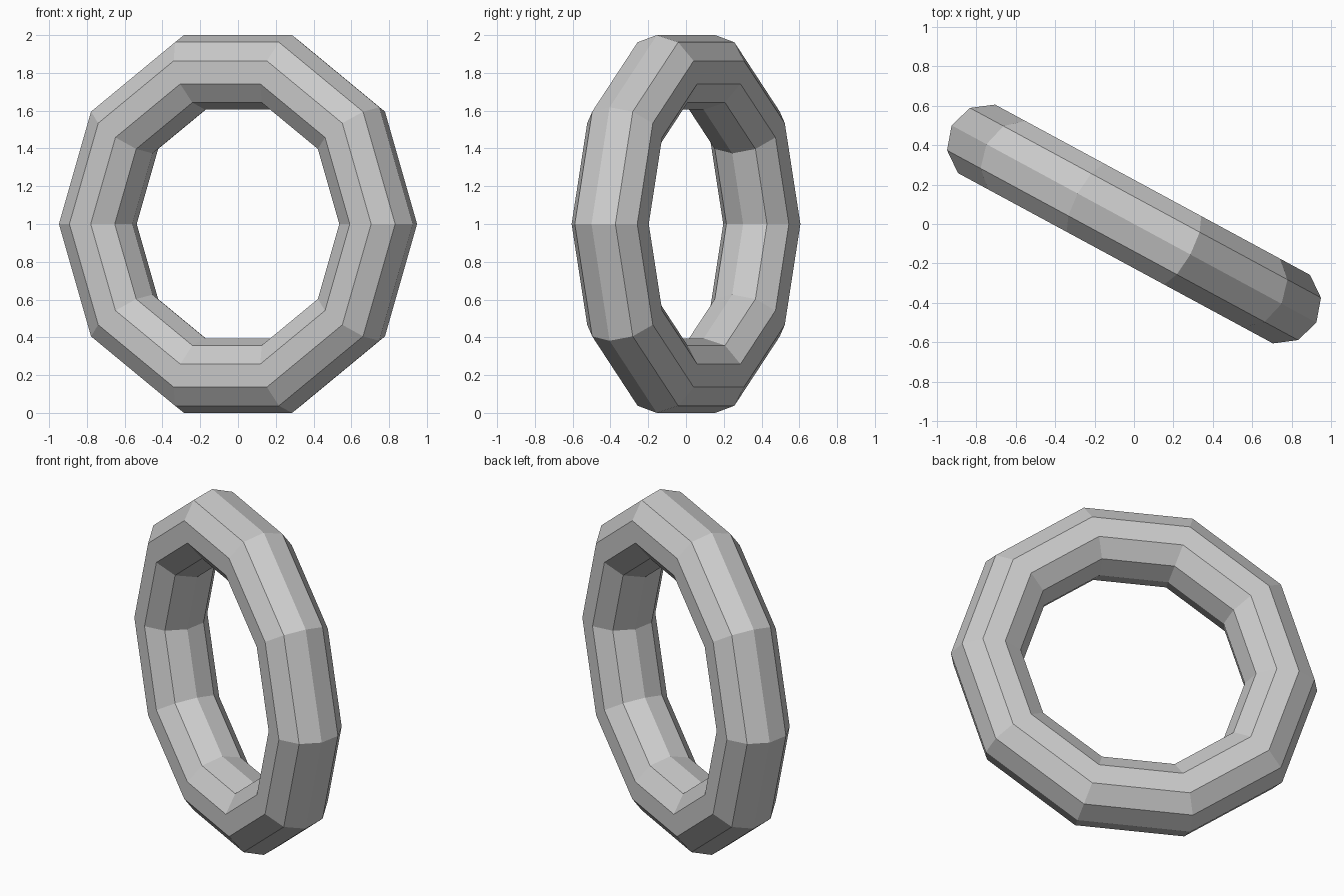
import bpy
from math import radians, sin

if "Cube" in bpy.data.objects:
    bpy.data.objects.remove(bpy.data.objects["Cube"])

# Ring: 10-sided torus with a 10-sided tube, standing upright and turned about z
apothem = sin(radians(72))          # a flat side of the ring faces up
outer = 1.0 / apothem
inner = 0.605 / apothem
bpy.ops.mesh.primitive_torus_add(
    major_segments=10, minor_segments=10,
    major_radius=(outer + inner) / 2, minor_radius=(outer - inner) / 2,
    location=(0, 0, 1), rotation=(radians(90), 0, radians(-28.4)))
ring = bpy.context.object
ring.name = "ring"
for face in ring.data.polygons:
    face.use_smooth = False
